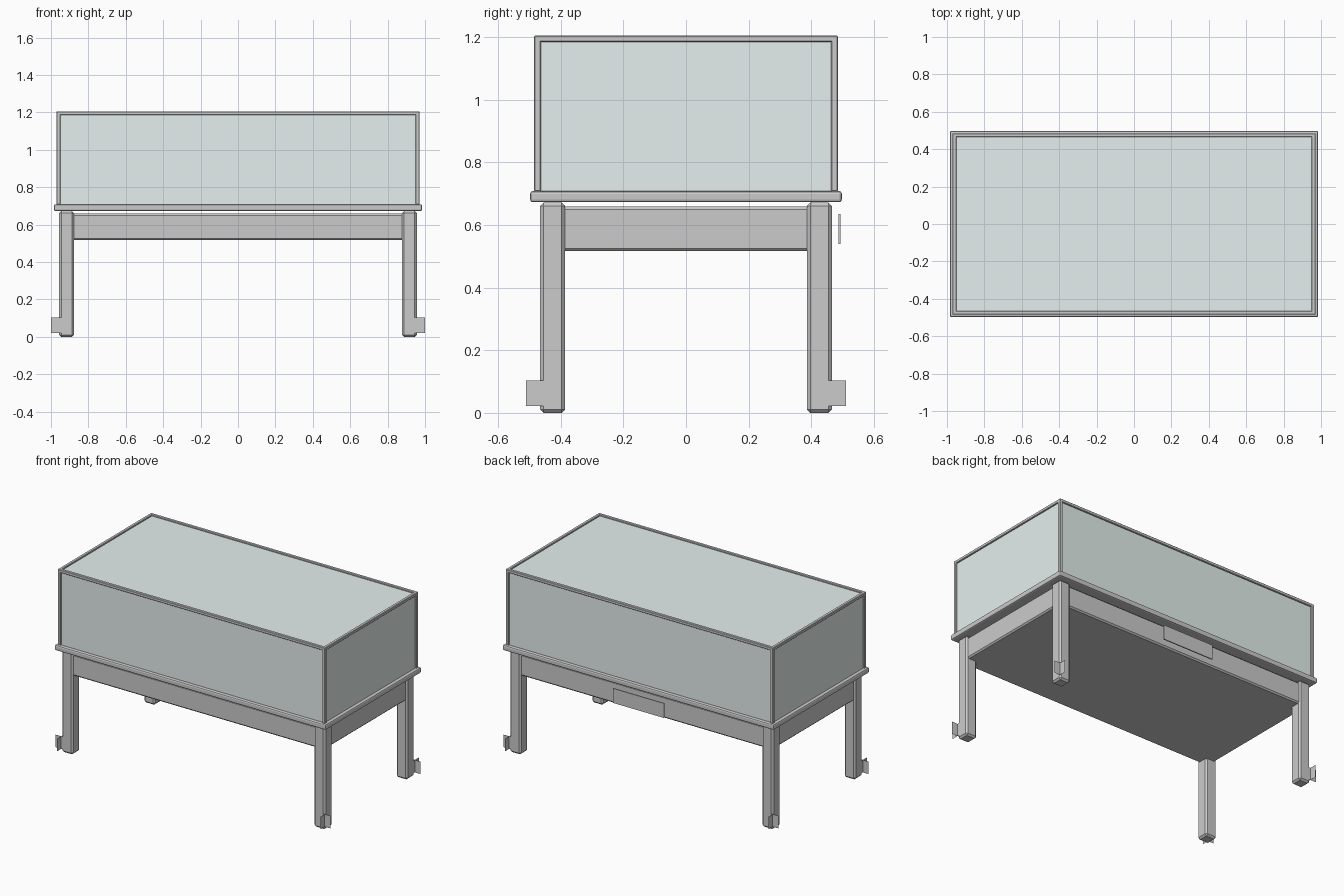
import bpy, bmesh
from mathutils import Vector

if "Cube" in bpy.data.objects:
    bpy.data.objects.remove(bpy.data.objects["Cube"])


def box(name, lo, hi, bevel=0.0, segments=1, mat=None):
    """Axis-aligned box between two corners, with optional bevelled edges."""
    lo, hi = Vector(lo), Vector(hi)
    bm = bmesh.new()
    bmesh.ops.create_cube(bm, size=1)
    size, mid = hi - lo, (lo + hi) / 2
    for v in bm.verts:
        v.co = Vector((v.co.x * size.x, v.co.y * size.y, v.co.z * size.z))
    mesh = bpy.data.meshes.new(name)
    bm.to_mesh(mesh)
    bm.free()
    ob = bpy.data.objects.new(name, mesh)
    ob.location = mid
    bpy.context.collection.objects.link(ob)
    if bevel:
        m = ob.modifiers.new("Bevel", 'BEVEL')
        m.width, m.segments = bevel, segments
    if mat:
        mesh.materials.append(mat)
    return ob


def sheet(name, corners):
    """Single flat quad."""
    mesh = bpy.data.meshes.new(name)
    mesh.from_pydata(corners, [], [(0, 1, 2, 3)])
    ob = bpy.data.objects.new(name, mesh)
    bpy.context.collection.objects.link(ob)
    return ob


def span(a, b, s):
    """Interval a..b mirrored by sign s, in ascending order."""
    return sorted((a * s, b * s))


glass = bpy.data.materials.new("glass")
glass.diffuse_color = (0.78, 0.87, 0.85, 1)
glass.use_nodes = True
glass.node_tree.nodes["Principled BSDF"].inputs["Base Color"].default_value = glass.diffuse_color

# Table top and apron box with closed underside
box("table_top", (-0.985, -0.498, 0.673), (0.985, 0.498, 0.709), 0.009, 2)
box("apron", (-0.945, -0.456, 0.517), (0.945, 0.456, 0.659), 0.009)

# Legs with thin corner plates near the feet
for sx in (-1, 1):
    for sy in (-1, 1):
        tag = ("left" if sx < 0 else "right") + ("_front" if sy < 0 else "_back")
        x0, x1 = span(0.876, 0.956, sx)
        y0, y1 = span(0.386, 0.466, sy)
        box("leg_" + tag, (x0, y0, 0), (x1, y1, 0.672), 0.011)
        y = 0.467 * sy
        a, b = span(0.919, 1.0, sx)
        sheet("foot_plate_y_" + tag, [(a, y, 0.022), (b, y, 0.022), (b, y, 0.104), (a, y, 0.104)])
        x = 0.957 * sx
        a, b = span(0.43, 0.511, sy)
        sheet("foot_plate_x_" + tag, [(x, a, 0.022), (x, b, 0.022), (x, b, 0.104), (x, a, 0.104)])
        # Upright of the case frame
        fx = span(0.95, 0.971, sx)
        fy = span(0.464, 0.485, sy)
        box("frame_post_" + tag, (fx[0], fy[0], 0.707), (fx[1], fy[1], 1.205), 0.003)

# Top rails of the case frame
for s, side in ((-1, "front"), (1, "back")):
    y0, y1 = span(0.464, 0.485, s)
    box("frame_rail_" + side, (-0.971, y0, 1.185), (0.971, y1, 1.205), 0.003)
for s, side in ((-1, "left"), (1, "right")):
    x0, x1 = span(0.95, 0.971, s)
    box("frame_rail_" + side, (x0, -0.485, 1.185), (x1, 0.485, 1.205), 0.003)

# Glass case set slightly inside the frame
box("glass_case", (-0.962, -0.476, 0.708), (0.962, 0.476, 1.196), mat=glass)

# Label plate on the back
box("back_plate", (-0.185, 0.487, 0.54), (0.185, 0.494, 0.635))
